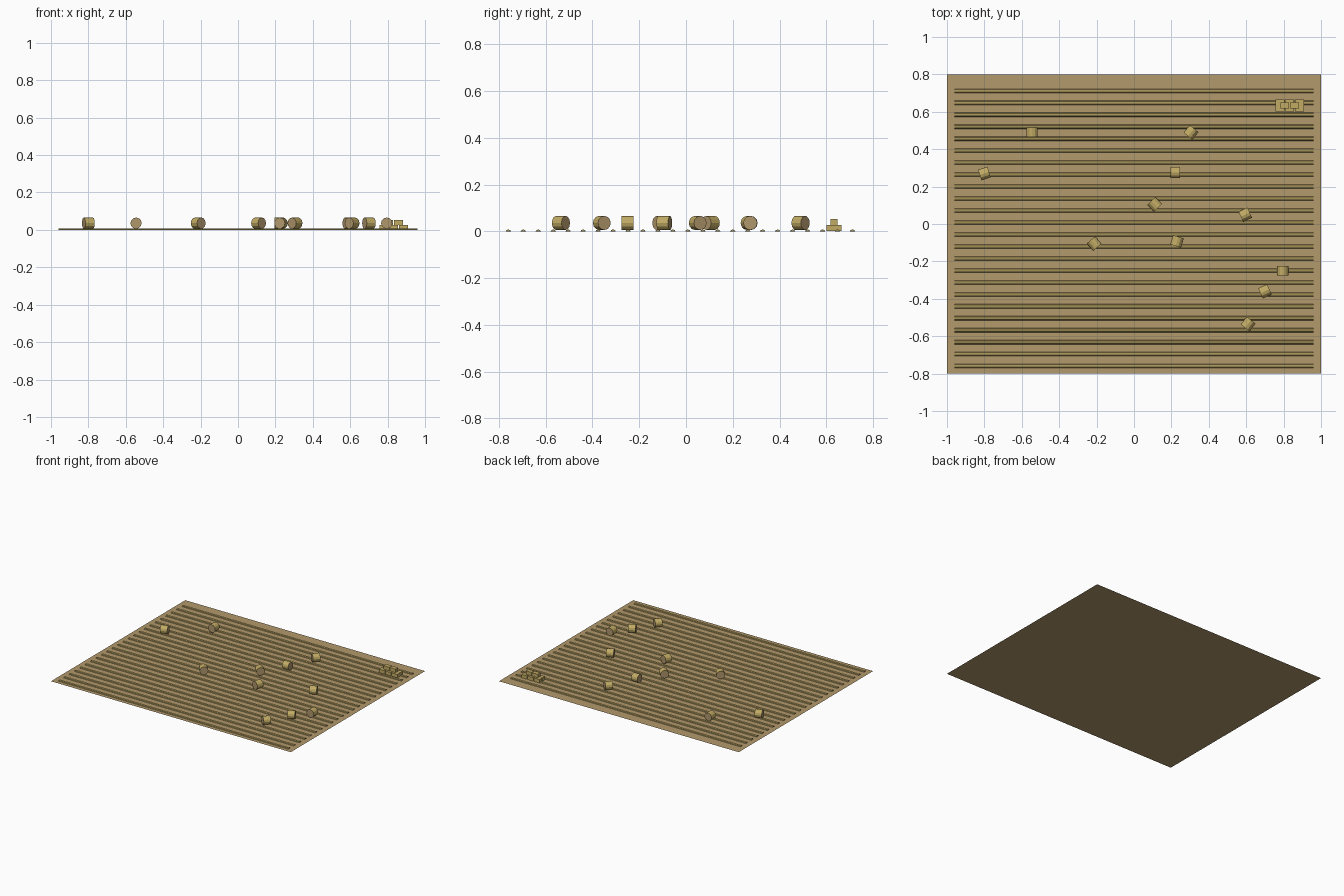
import bpy, bmesh, math
from mathutils import Matrix, Vector

cube = bpy.data.objects.get("Cube")
if cube:
    bpy.data.objects.remove(cube, do_unlink=True)


def make_material(name, rgb):
    mat = bpy.data.materials.new(name)
    mat.use_nodes = True
    colour = (*rgb, 1.0)
    mat.diffuse_color = colour
    mat.node_tree.nodes["Principled BSDF"].inputs["Base Color"].default_value = colour
    return mat


SOIL = make_material("tan_soil", (0.45, 0.32, 0.15))
STRAW = make_material("golden_straw", (0.54, 0.41, 0.13))
ROW = make_material("dry_stubble", (0.38, 0.29, 0.10))
CAP = make_material("bale_end_brown", (0.44, 0.31, 0.15))


def finish(name, bm, *materials):
    mesh = bpy.data.meshes.new(name)
    bm.normal_update()
    bm.to_mesh(mesh)
    bm.free()
    for mat in materials:
        mesh.materials.append(mat)
    obj = bpy.data.objects.new(name, mesh)
    bpy.context.collection.objects.link(obj)
    return obj


# Flat field
bm = bmesh.new()
bmesh.ops.create_grid(bm, x_segments=1, y_segments=1, size=1.0,
                      matrix=Matrix.Diagonal((1.0, 0.8, 1.0, 1.0)))
finish("field", bm, SOIL)

# Low stubble ridges, each a half-ellipse profile run along x
ROW_COUNT, ROW_STEP, ROW_HALF = 24, 0.064, 0.96
SIDES = 4
bm = bmesh.new()
for i in range(ROW_COUNT):
    y = -0.76 + i * ROW_STEP
    ends = []
    for x in (-ROW_HALF, ROW_HALF):
        ends.append([bm.verts.new((x, y + 0.011 * math.cos(math.pi * k / SIDES),
                                   0.0004 + 0.0075 * math.sin(math.pi * k / SIDES)))
                     for k in range(SIDES + 1)])
    left, right = ends
    for k in range(SIDES):
        bm.faces.new((left[k], left[k + 1], right[k + 1], right[k]))
    bm.faces.new(left)
    bm.faces.new(right)
bmesh.ops.recalc_face_normals(bm, faces=bm.faces)
finish("stubble_rows", bm, ROW)

# Round bales: x, y and heading of the roll axis in degrees
BALES = [
    (-0.545, 0.49, 90), (0.305, 0.49, 50), (-0.80, 0.27, 18),
    (0.22, 0.275, 0), (0.11, 0.105, -45), (0.595, 0.05, 25),
    (-0.213, -0.105, -50), (0.23, -0.093, 73), (0.795, -0.25, 90),
    (0.70, -0.36, 25), (0.61, -0.535, 52),
]
for n, (x, y, heading) in enumerate(BALES, 1):
    bm = bmesh.new()
    bmesh.ops.create_cone(bm, cap_ends=True, segments=12, radius1=0.03,
                          radius2=0.03, depth=0.052,
                          matrix=Matrix.Rotation(math.pi / 2, 4, "Y"))
    bm.normal_update()
    for face in bm.faces:
        face.material_index = int(abs(face.normal.x) > 0.9)
    bale = finish(f"round_bale_{n}", bm, STRAW, CAP)
    bale.location = (x, y, 0.036)
    bale.rotation_euler.z = math.radians(heading)

# Stack of square bales: two rows of three with two on top
SIZE = Vector((0.048, 0.032, 0.026))
STEP = 0.052
PILE = Vector((0.832, 0.633, 0.0))
bm = bmesh.new()
spots = [(i * STEP, side * 0.0165, 0.0135) for side in (-1, 1) for i in (-1, 0, 1)]
spots += [(i * STEP, 0.0, 0.0398) for i in (-0.5, 0.5)]
for spot in spots:
    bmesh.ops.create_cube(bm, size=1.0, matrix=Matrix.Translation(PILE + Vector(spot))
                          @ Matrix.Diagonal((*SIZE, 1.0)))
finish("square_bale_stack", bm, STRAW)
